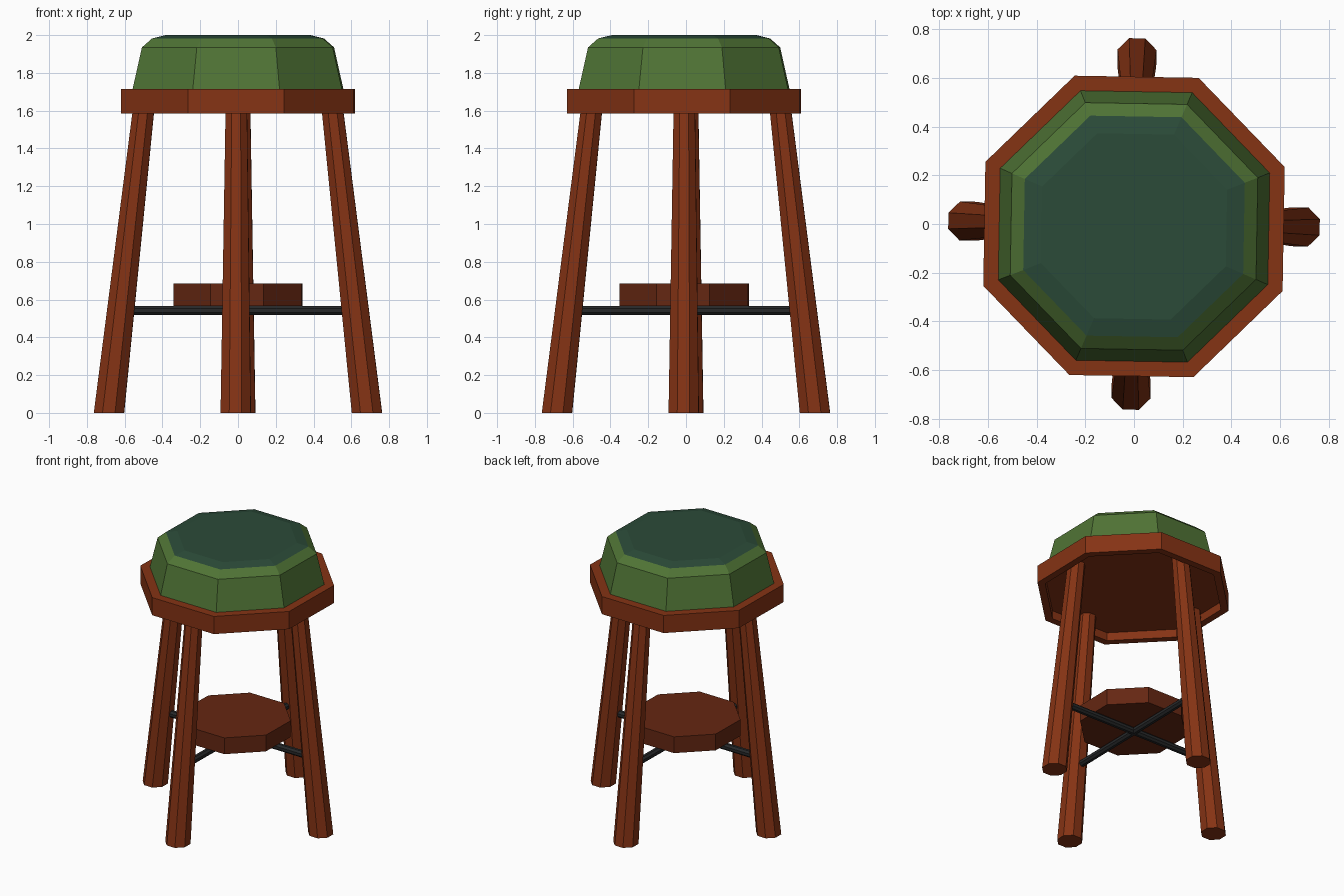
import bpy, bmesh
from math import cos, sin, pi, radians
from mathutils import Matrix, Vector

cube = bpy.data.objects.get("Cube")
if cube:
    bpy.data.objects.remove(cube)

SIDES = 8
TWIST = radians(-1)
HALF = 1 / cos(pi / SIDES)   # apothem to corner radius


def material(name, rgb):
    mat = bpy.data.materials.new(name)
    mat.use_nodes = True
    mat.diffuse_color = (*rgb, 1)
    mat.node_tree.nodes["Principled BSDF"].inputs["Base Color"].default_value = (*rgb, 1)
    return mat


wood = material("reddish wood", (0.235, 0.033, 0.007))
dark_wood = material("dark wood", (0.13, 0.02, 0.006))
green = material("green fabric", (0.08, 0.175, 0.036))
teal = material("dark teal fabric", (0.024, 0.07, 0.04))
iron = material("black iron", (0.02, 0.022, 0.023))


def loft(name, rings, mats, transform=None):
    """Octagonal loft through rings of (apothem, height, x offset), capped at both ends."""
    bm = bmesh.new()
    loops = []
    for apothem, z, offset in rings:
        loops.append([bm.verts.new((offset + apothem * HALF * cos((i + 0.5) * 2 * pi / SIDES),
                                    apothem * HALF * sin((i + 0.5) * 2 * pi / SIDES), z))
                      for i in range(SIDES)])
    for low, high in zip(loops, loops[1:]):
        for i in range(SIDES):
            j = (i + 1) % SIDES
            bm.faces.new((low[i], low[j], high[j], high[i]))
    bm.faces.new(loops[0][::-1])
    bm.faces.new(loops[-1])
    bmesh.ops.recalc_face_normals(bm, faces=bm.faces[:])
    if transform:
        bm.transform(transform)
    mesh = bpy.data.meshes.new(name)
    bm.to_mesh(mesh)
    bm.free()
    obj = bpy.data.objects.new(name, mesh)
    bpy.context.collection.objects.link(obj)
    for mat in mats:
        mesh.materials.append(mat)
    return obj


disc = Matrix.Translation((0, -0.01, 0)) @ Matrix.Rotation(TWIST, 4, "Z")

# Seat frame with a shallow recess underneath
loft("seat_frame", [(0.565, 1.645, 0), (0.565, 1.585, 0), (0.615, 1.585, 0),
                    (0.615, 1.715, 0)], [wood], disc)

# Padded cushion, darker on its nearly flat crown
cushion = loft("cushion", [(0.555, 1.71, 0), (0.505, 1.935, 0), (0.452, 1.982, 0),
                           (0.38, 2.0, 0)], [green, teal], disc)
for face in cushion.data.polygons:
    face.material_index = 1 if face.normal.z > 0.9 else 0

# Four splayed, tapering legs
for k, side in enumerate(("left", "back", "right", "front")):
    loft(side + "_leg", [(0.08, 0, 0.683), (0.056, 1.65, 0.495)], [wood],
         Matrix.Rotation(TWIST + k * pi / 2, 4, "Z"))

# Footrest board
loft("footrest", [(0.34, 0.565, 0), (0.34, 0.685, 0)], [dark_wood], disc)

# Crossed rods between opposite legs
for k, name in enumerate(("cross_rod_side", "cross_rod_front")):
    loft(name, [(0.023, -0.6, 0), (0.023, 0.6, 0)], [iron],
         Matrix.Translation((0, 0, 0.542)) @ Matrix.Rotation(TWIST + k * pi / 2, 4, "Z")
         @ Matrix.Rotation(pi / 2, 4, "Y"))
